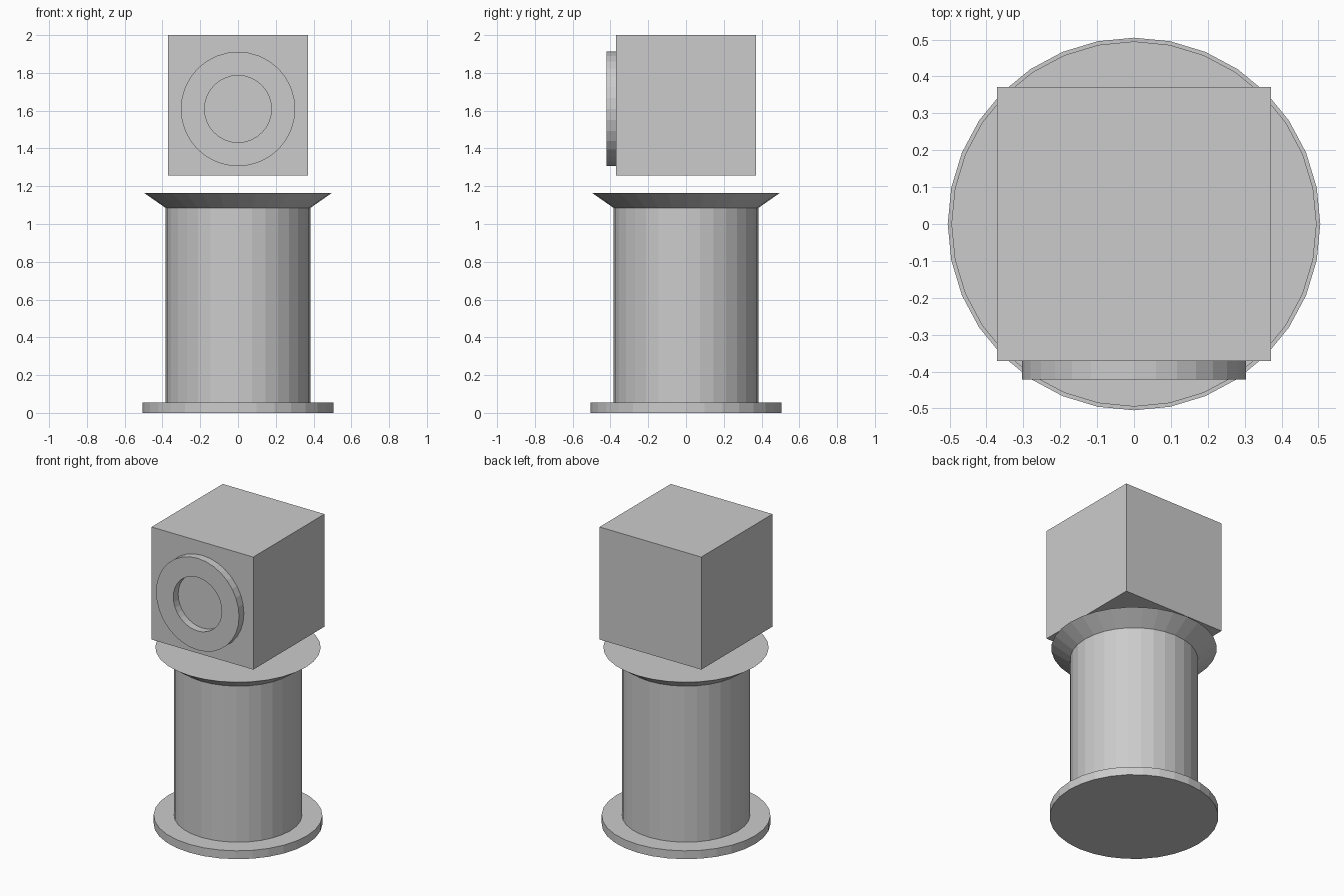
import bpy, bmesh, math
from mathutils import Matrix

if "Cube" in bpy.data.objects:
    bpy.data.objects.remove(bpy.data.objects["Cube"])

SIDES = 32


def finish(name, bm):
    bmesh.ops.recalc_face_normals(bm, faces=bm.faces)
    mesh = bpy.data.meshes.new(name)
    bm.to_mesh(mesh)
    bm.free()
    obj = bpy.data.objects.new(name, mesh)
    bpy.context.collection.objects.link(obj)
    return obj


def round_part(name, r_bottom, r_top, z0, z1):
    bm = bmesh.new()
    bmesh.ops.create_cone(bm, cap_ends=True, segments=SIDES, radius1=r_bottom,
                          radius2=r_top, depth=z1 - z0,
                          matrix=Matrix.Translation((0, 0, (z0 + z1) / 2)))
    return finish(name, bm)


# Pedestal: base disc, column and flared top
round_part("base_disc", 0.505, 0.505, 0, 0.055)
round_part("column", 0.383, 0.383, 0.055, 1.085)
round_part("flared_collar", 0.383, 0.495, 1.085, 1.163)

# Cube head floating just above the collar
bm = bmesh.new()
bmesh.ops.create_cube(bm, size=0.743, matrix=Matrix.Translation((0, 0, 2 - 0.743 / 2)))
finish("cube_head", bm)

# Raised flat ring on the front face
bm = bmesh.new()
profile = [(0.303, -0.3715), (0.303, -0.422), (0.177, -0.422), (0.177, -0.3715)]
loops = []
for i in range(SIDES):
    a = 2 * math.pi * i / SIDES
    loops.append([bm.verts.new((r * math.cos(a), y, 1.609 + r * math.sin(a)))
                  for r, y in profile])
for i in range(SIDES):
    p, q = loops[i], loops[(i + 1) % SIDES]
    for j in range(3):
        bm.faces.new((p[j], p[j + 1], q[j + 1], q[j]))
ring = finish("front_ring", bm)
# Open at the back, so make sure the flat front points outwards
front = max(ring.data.polygons, key=lambda f: abs(f.normal.y))
if front.normal.y > 0:
    ring.data.flip_normals()
